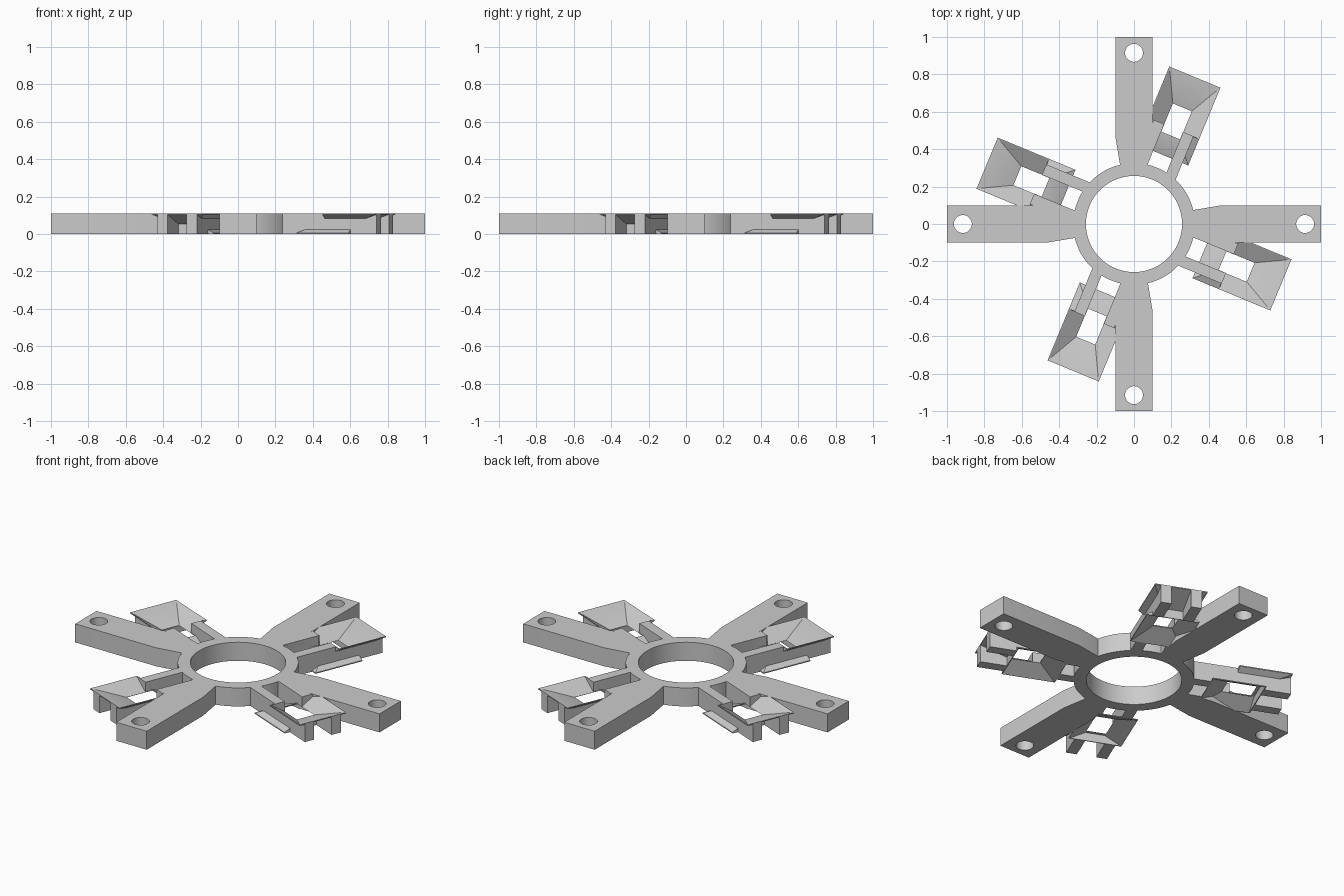
import bpy, bmesh, math
from mathutils import Matrix

if "Cube" in bpy.data.objects:
    bpy.data.objects.remove(bpy.data.objects["Cube"])

H = 0.11          # overall thickness
FLARE = 0.148     # half width of the funnel rims
SLOT = 0.055      # half width of the slot between the rails

gray = bpy.data.materials.new("light gray plastic")
gray.use_nodes = True
gray.diffuse_color = (0.6, 0.6, 0.6, 1)
gray.node_tree.nodes["Principled BSDF"].inputs["Base Color"].default_value = (0.6, 0.6, 0.6, 1)


def make(name, bm):
    bmesh.ops.recalc_face_normals(bm, faces=bm.faces)
    me = bpy.data.meshes.new(name)
    bm.to_mesh(me)
    bm.free()
    me.materials.append(gray)
    ob = bpy.data.objects.new(name, me)
    bpy.context.collection.objects.link(ob)
    return ob


def hull(name, rects):
    """Convex solid through rectangles given as (u0, u1, half_v, z)."""
    bm = bmesh.new()
    for u0, u1, v, z in rects:
        for u in (u0, u1):
            for s in (-v, v):
                bm.verts.new((u, s, z))
    res = bmesh.ops.convex_hull(bm, input=bm.verts)
    inner = [g for g in res["geom_interior"] if isinstance(g, bmesh.types.BMVert)]
    bmesh.ops.delete(bm, geom=inner, context="VERTS")
    bmesh.ops.dissolve_limit(bm, angle_limit=0.01, verts=bm.verts, edges=bm.edges)
    return make(name, bm)


def prism(name, outline, z0=0.0, z1=H):
    bm = bmesh.new()
    face = bm.faces.new([bm.verts.new((x, y, z0)) for x, y in outline])
    ext = bmesh.ops.extrude_face_region(bm, geom=[face])["geom"]
    verts = [g for g in ext if isinstance(g, bmesh.types.BMVert)]
    bmesh.ops.translate(bm, verts=verts, vec=(0, 0, z1 - z0))
    return make(name, bm)


def circle(r, cx=0, n=64):
    return [(cx + r * math.cos(2 * math.pi * i / n), r * math.sin(2 * math.pi * i / n))
            for i in range(n)]


def boolean(ob, other, op):
    """Apply a boolean and discard the tool object."""
    mod = ob.modifiers.new(op, "BOOLEAN")
    mod.operation, mod.solver, mod.object = op, "EXACT", other
    bpy.context.view_layer.update()
    deps = bpy.context.evaluated_depsgraph_get()
    me = bpy.data.meshes.new_from_object(ob.evaluated_get(deps))
    ob.modifiers.clear()
    ob.data = me
    bpy.data.objects.remove(other)


def turned(ob, degrees):
    dup = ob.copy()
    dup.data = ob.data.copy()
    dup.data.transform(Matrix.Rotation(math.radians(degrees), 4, "Z"))
    bpy.context.collection.objects.link(dup)
    return dup


# Spoke with a flared root and a screw hole
spoke = prism("spoke", [(0.28, -0.07), (0.32, -0.075), (0.47, -0.1), (1, -0.1),
                        (1, 0.1), (0.47, 0.1), (0.32, 0.075), (0.28, 0.07)])
boolean(spoke, prism("screw_hole", circle(0.048, 0.915, 32), -0.1, 0.2), "DIFFERENCE")

# Strap guide: two rails, an upper outward funnel and a lower inward funnel
guide = prism("strap_guide", [(0.29, SLOT), (0.85, SLOT), (0.85, 0.115), (0.29, 0.115)])
boolean(guide, prism("rail", [(0.29, -0.115), (0.85, -0.115), (0.85, -SLOT), (0.29, -SLOT)]), "UNION")
boolean(guide, hull("upper_funnel", [(0.55, 0.85, FLARE, H), (0.55, 0.85, FLARE, H - 0.006),
                                     (0.55, 0.675, SLOT, 0.044)]), "UNION")
boolean(guide, hull("lower_funnel", [(0.4, 0.7, FLARE, 0), (0.4, 0.7, FLARE, 0.006),
                                     (0.51, 0.7, SLOT, 0.056)]), "UNION")
boolean(guide, hull("upper_cut", [(0.555, 0.848, FLARE - 0.002, H + 0.001),
                                  (0.555, 0.675, SLOT, 0.05)]), "DIFFERENCE")
boolean(guide, hull("lower_cut", [(0.402, 0.695, FLARE - 0.002, -0.001),
                                  (0.51, 0.695, SLOT, 0.05)]), "DIFFERENCE")
boolean(guide, hull("window_cut", [(0.512, 0.673, SLOT - 0.001, -0.1),
                                   (0.512, 0.673, SLOT - 0.001, 0.2)]), "DIFFERENCE")

# Hub ring joined with four spokes and four guides
mount = prism("hub_mount", circle(0.325, n=96))
boolean(mount, prism("hub_bore", circle(0.257, n=96), -0.1, 0.2), "DIFFERENCE")
for k in range(4):
    boolean(mount, turned(spoke, 90 * k), "UNION")
for k in range(4):
    boolean(mount, turned(guide, 90 * k - 22.5), "UNION")
for tool in (spoke, guide):
    bpy.data.objects.remove(tool)

# Smooth curved walls, sharp corners
bpy.ops.object.select_all(action="DESELECT")
mount.select_set(True)
bpy.context.view_layer.objects.active = mount
bpy.ops.object.shade_smooth_by_angle(angle=math.radians(25))
